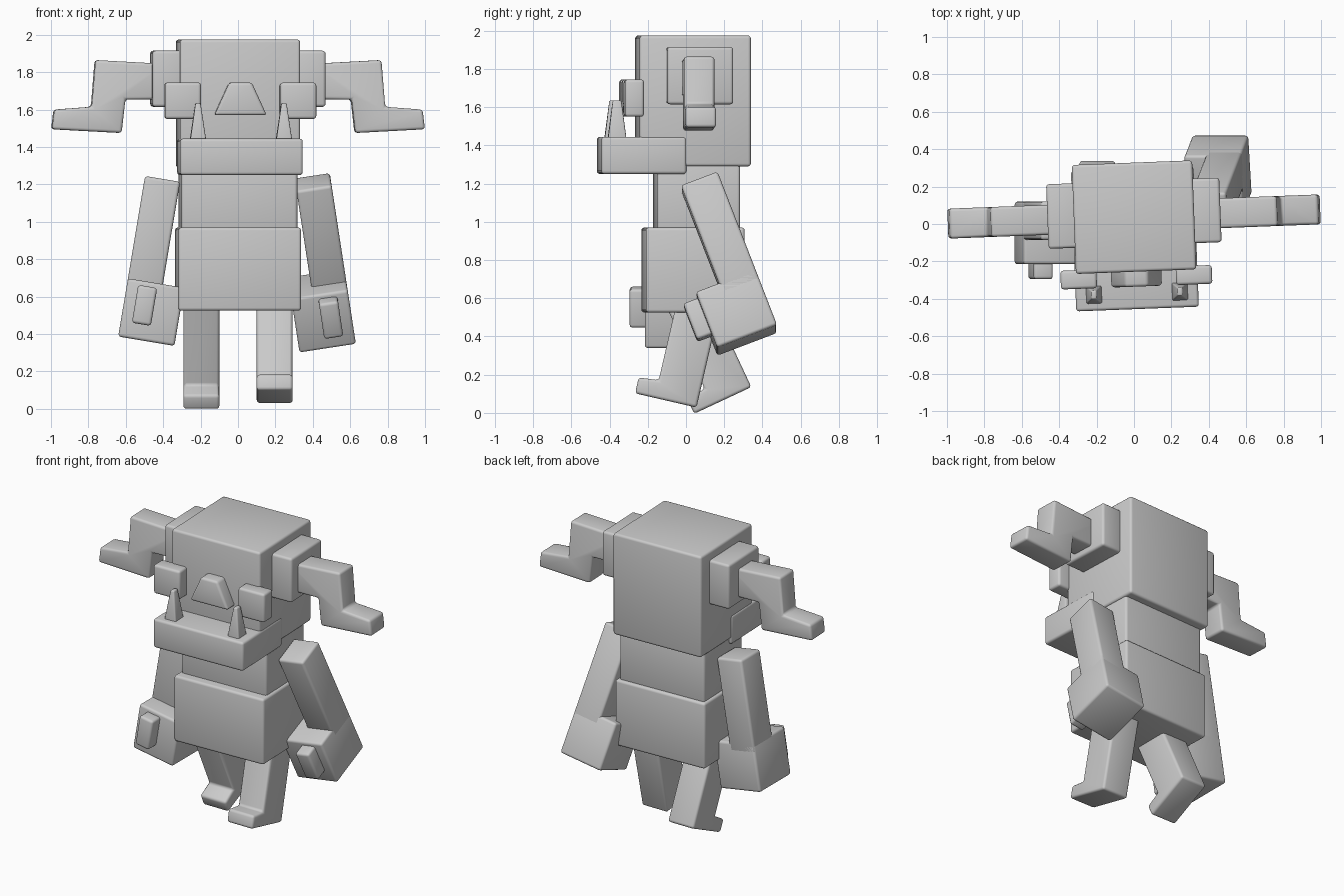
import bpy
import bmesh
from math import radians
from mathutils import Matrix, Vector

cube = bpy.data.objects.get("Cube")
if cube:
    bpy.data.objects.remove(cube, do_unlink=True)

GREY = (0.6, 0.6, 0.6, 1.0)
stone = bpy.data.materials.new("plain_grey")
stone.use_nodes = True
stone.diffuse_color = GREY
stone.node_tree.nodes["Principled BSDF"].inputs["Base Color"].default_value = GREY


def finish(name, bm, matrix, bevel):
    """Round the edges, place the part and shade it."""
    bmesh.ops.recalc_face_normals(bm, faces=bm.faces)
    bmesh.ops.bevel(bm, geom=bm.edges[:], offset=bevel, segments=3,
                    profile=0.5, affect="EDGES", clamp_overlap=True)
    bm.transform(matrix)
    bmesh.ops.recalc_face_normals(bm, faces=bm.faces)
    mesh = bpy.data.meshes.new(name)
    bm.to_mesh(mesh)
    bm.free()
    mesh.materials.append(stone)
    obj = bpy.data.objects.new(name, mesh)
    bpy.context.collection.objects.link(obj)
    bpy.ops.object.select_all(action="DESELECT")
    obj.select_set(True)
    bpy.context.view_layer.objects.active = obj
    bpy.ops.object.shade_smooth_by_angle(angle=radians(40))
    return obj


def block(name, x, y, z, matrix, bevel=0.016, top=(1, 1)):
    """Box from (low, high) ranges, with an optional narrower top."""
    bm = bmesh.new()
    bmesh.ops.create_cube(bm, size=1)
    for v in bm.verts:
        taper = top if v.co.z > 0 else (1, 1)
        v.co = Vector((sum(x) / 2 + v.co.x * (x[1] - x[0]) * taper[0],
                       sum(y) / 2 + v.co.y * (y[1] - y[0]) * taper[1],
                       sum(z) / 2 + v.co.z * (z[1] - z[0])))
    return finish(name, bm, matrix, bevel)


def prism(name, points, depth, matrix, axis="y", bevel=0.016):
    """Extrude an outline along the x or y axis."""
    bm = bmesh.new()
    lo, hi = depth

    def place(p, d):
        return (d, p[0], p[1]) if axis == "x" else (p[0], d, p[1])

    face = bm.faces.new([bm.verts.new(place(p, lo)) for p in points])
    out = bmesh.ops.extrude_face_region(bm, geom=[face])
    moved = [g for g in out["geom"] if isinstance(g, bmesh.types.BMVert)]
    shift = Vector((hi - lo, 0, 0)) if axis == "x" else Vector((0, hi - lo, 0))
    bmesh.ops.translate(bm, verts=moved, vec=shift)
    return finish(name, bm, matrix, bevel)


def sided(side, lo, hi):
    """Mirror an x range to the chosen side."""
    return tuple(sorted((side * lo, side * hi)))


# The body is turned slightly about the vertical axis
pivot = Matrix.Translation((0, 0.04, 0))
body = pivot @ Matrix.Rotation(radians(2.2), 4, "Z") @ pivot.inverted()

# Head and torso
block("head", (-0.322, 0.322), (-0.255, 0.328), (1.29, 1.975), body)
block("jaw", (-0.328, 0.328), (-0.455, -0.01), (1.25, 1.445), body)
block("chest", (-0.31, 0.31), (-0.162, 0.272), (0.93, 1.31), body)
block("hips", (-0.328, 0.328), (-0.222, 0.295), (0.525, 0.97), body)
prism("nose", [(-0.14, 1.57), (0.14, 1.57), (0.06, 1.745), (-0.06, 1.745)],
      (-0.335, -0.2), body)

HORN = [(0.40, 1.655), (0.605, 1.655), (0.625, 1.475), (0.998, 1.495),
        (0.985, 1.60), (0.785, 1.615), (0.765, 1.865), (0.40, 1.845)]

# Paired features of the head
for side, label in ((1, "left"), (-1, "right")):
    block(label + "_ear", sided(side, 0.30, 0.463), (-0.115, 0.23),
          (1.615, 1.915), body)
    prism(label + "_horn", [(side * x, z) for x, z in HORN],
          (-0.04, 0.12), body)
    block(label + "_eye", sided(side, 0.212, 0.405), (-0.335, -0.235),
          (1.55, 1.745), body)
    block(label + "_tooth", sided(side, 0.185, 0.275), (-0.42, -0.32),
          (1.42, 1.635), body, 0.008, (0.3, 0.45))

# Arms hang from the outer back corner of each shoulder
for side, label, corner, pitch, tilt in (
        (1, "left", (0.49, 0.165, 1.265), 21, 8.7),
        (-1, "right", (-0.497, 0.12, 1.245), 0, 9.5)):
    arm = (Matrix.Translation(corner)
           @ Matrix.Rotation(radians(-side * tilt), 4, "Y")
           @ Matrix.Rotation(radians(pitch), 4, "X"))
    block(label + "_arm", sided(side, -0.19, 0), (-0.205, 0),
          (-0.62, 0), arm)
    block(label + "_hand", sided(side, -0.305, 0), (-0.335, 0),
          (-0.87, -0.555), arm)
    block(label + "_thumb", sided(side, -0.163, -0.06), (-0.415, -0.3),
          (-0.785, -0.58), arm)

# Legs stride, each swung about its heel
LEG = [(0, 0), (-0.33, 0), (-0.33, 0.085), (-0.225, 0.095),
       (-0.225, 0.62), (0, 0.62)]
for side, label, heel, pitch in (
        (1, "left", (0, 0.055, 0.028), -13),
        (-1, "right", (0, 0.342, 0.135), 25)):
    swing = Matrix.Translation(heel) @ Matrix.Rotation(radians(pitch), 4, "X")
    prism(label + "_leg", LEG, sided(side, 0.10, 0.292), swing, "x")
